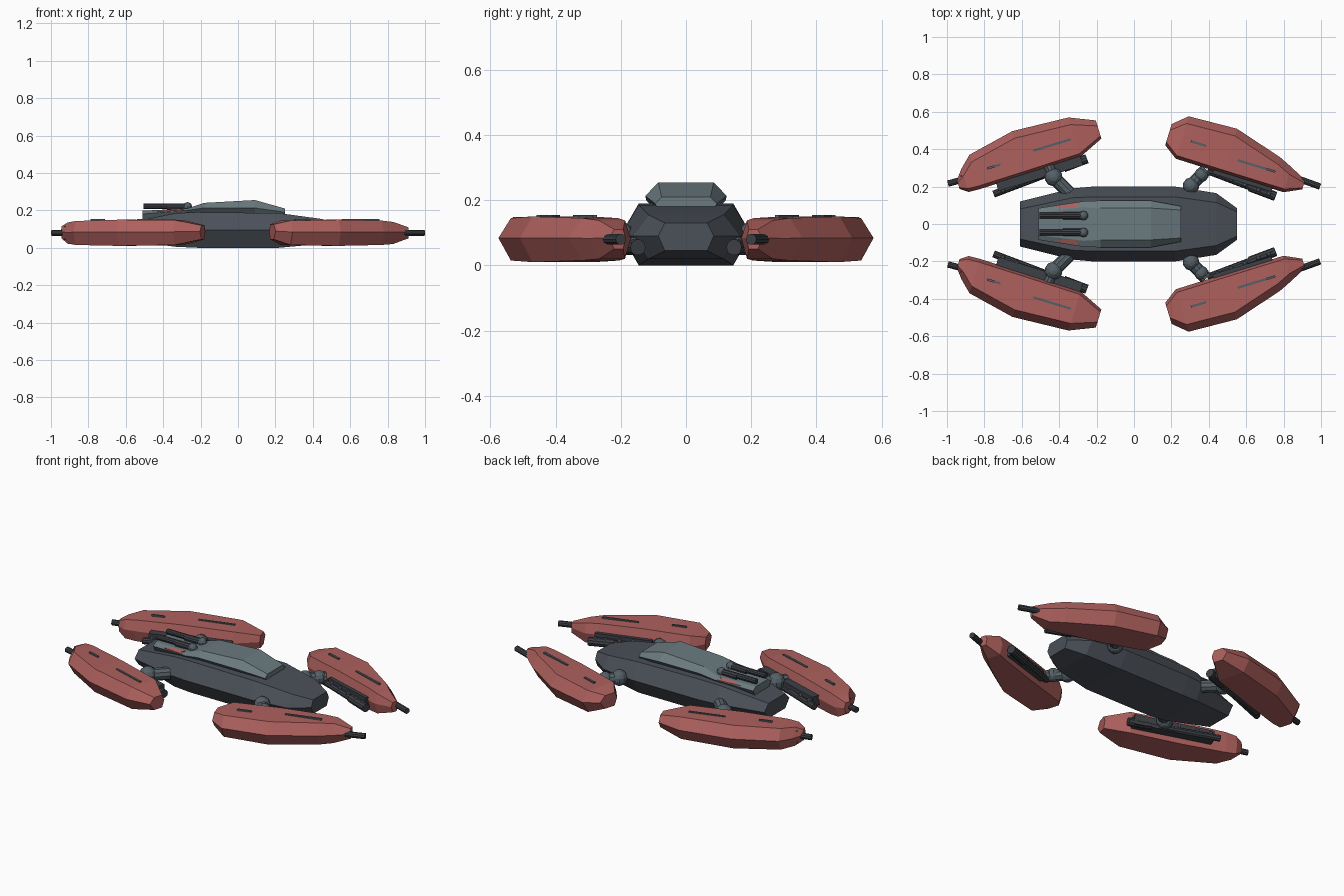
import bpy, bmesh, math
from mathutils import Vector

if "Cube" in bpy.data.objects:
    bpy.data.objects.remove(bpy.data.objects["Cube"])


def material(name, rgb):
    m = bpy.data.materials.new(name)
    m.diffuse_color = (*rgb, 1)
    m.use_nodes = True
    m.node_tree.nodes["Principled BSDF"].inputs["Base Color"].default_value = m.diffuse_color
    return m


HULL = material("dark slate", (0.07, 0.08, 0.098))
DECK = material("pale slate", (0.145, 0.195, 0.212))
RED = material("dusty red", (0.42, 0.118, 0.11))
JOINT = material("joint grey", (0.09, 0.118, 0.135))
RAIL = material("gunmetal", (0.045, 0.05, 0.06))


def finish(name, bm, mat):
    bmesh.ops.recalc_face_normals(bm, faces=bm.faces)
    me = bpy.data.meshes.new(name)
    bm.to_mesh(me)
    bm.free()
    me.materials.append(mat)
    ob = bpy.data.objects.new(name, me)
    bpy.context.collection.objects.link(ob)
    return ob


def loft(name, rings, mat):
    bm = bmesh.new()
    vs = [[bm.verts.new(p) for p in ring] for ring in rings]
    n = len(rings[0])
    for a, b in zip(vs, vs[1:]):
        for i in range(n):
            bm.faces.new((a[i], a[(i + 1) % n], b[(i + 1) % n], b[i]))
    bm.faces.new(vs[0])
    bm.faces.new(vs[-1])
    return finish(name, bm, mat)


def tube(name, p, q, r, mat, n=10, r2=None):
    p, q = Vector(p), Vector(q)
    rot = (q - p).to_track_quat('Z', 'Y')
    rings = []
    for c, rad in ((p, r), (q, r if r2 is None else r2)):
        rings.append([c + rot @ Vector((rad * math.cos(k * math.tau / n),
                                        rad * math.sin(k * math.tau / n), 0)) for k in range(n)])
    return loft(name, rings, mat)


def ball(name, c, r, mat, u=10, v=7):
    bm = bmesh.new()
    bmesh.ops.create_uvsphere(bm, u_segments=u, v_segments=v, radius=r)
    bmesh.ops.translate(bm, verts=bm.verts, vec=Vector(c))
    return finish(name, bm, mat)


def hexagon(x, mid, edge, zb, zm, zt):
    return [(x, -edge, zb), (x, -mid, zm), (x, -edge, zt),
            (x, edge, zt), (x, mid, zm), (x, edge, zb)]


# Hull and upper deck
loft("hull", [hexagon(*s) for s in (
    (-.61, .12, .08, .04, .09, .13),
    (-.33, .19, .14, .005, .095, .185),
    (-.22, .20, .145, 0, .095, .19),
    (.22, .20, .145, 0, .095, .185),
    (.44, .165, .115, .02, .09, .155),
    (.55, .085, .065, .045, .09, .13))], HULL)
loft("upper_deck", [hexagon(*s) for s in (
    (-.51, .085, .06, .13, .18, .198),
    (-.27, .122, .09, .165, .20, .21),
    (-.18, .125, .085, .17, .213, .24),
    (.09, .125, .085, .17, .213, .255),
    (.25, .095, .075, .15, .19, .21))], DECK)


# Painted red marks on the rear deck slope
def deck_point(x, s, side, lift):
    t = (x + .51) / .24
    lo = Vector((x, .085 + .037 * t, .18 + .02 * t))
    hi = Vector((x, .06 + .03 * t, .198 + .012 * t))
    p = lo.lerp(hi, s)
    return (p.x, p.y * side, p.z + lift)


for side in (1, -1):
    shape = ((-.43, .25), (-.29, .05), (-.31, .5), (-.29, .95), (-.38, .75))
    loft("red_deck_mark", [[deck_point(x, s, side, l) for x, s in shape]
                           for l in (-.003, .003)], RED)

# Twin deck guns
for y in (.045, -.045):
    tube("deck_gun_barrel", (-.505, y, .222), (-.27, y, .222), .016, RAIL)
    tube("deck_gun_sleeve", (-.38, y, .218), (-.27, y, .218), .02, RAIL)
    ball("deck_gun_pivot", (-.27, y, .218), .026, JOINT)


# Pods: section = (u along, v inner, v outer, z bottom, z top)
FRONT = ((-.375, -.05, .068, .045, .125), (-.30, -.103, .134, .015, .145),
         (-.034, -.105, .146, .01, .15), (.231, -.106, .068, .015, .145),
         (.304, -.106, .035, .02, .138), (.395, -.062, -.01, .05, .11))
REAR = ((-.378, -.014, .087, .045, .12), (-.243, -.075, .145, .015, .148),
        (.065, -.08, .163, .01, .15), (.322, -.083, .109, .015, .143),
        (.385, -.08, .05, .022, .135), (.426, -.05, .0, .05, .115))


def pod_section(u, a, b, zb, zt):
    w = b - a
    i, o = min(.018, w * .15), min(.04, w * .3)
    zm = (zb + zt) / 2 + .004
    return [(u, a + i, zb), (u, a, zm), (u, a + i, zt),
            (u, b - o, zt), (u, b, zm), (u, b - o, zb)]


def build_corner(sx, sy):
    front = sx > 0
    end = "front" if front else "rear"

    def W(p):  # mirrored world point
        return (p[0] * sx, p[1] * sy, p[2])

    def L(p):  # pod space (along, outward, up) to world
        u, v, z = p
        return W((.54 + .956 * u + .292 * v, .36 - .292 * u + .956 * v, z))

    def bar(name, u0, u1, v0, v1, z0, z1, mat):
        loft(name, [[L((u, v0, z0)), L((u, v1, z0)), L((u, v1, z1)), L((u, v0, z1))]
                    for u in (u0, u1)], mat)

    loft(end + "_pod", [[L(p) for p in pod_section(*s)] for s in (FRONT if front else REAR)], RED)

    # Narrow vents on the pod top
    for u, v, ln in ((.125, -.014, .21), (-.207, .01, .085)) if front else \
                    ((-.116, .03, .21), (.216, .011, .075)):
        bar("pod_vent", u - ln / 2, u + ln / 2, v - .006, v + .006, .13, .154, JOINT)

    # Nose barrel
    if front:
        tube("nose_barrel", W((.87, .245, .08)), W((.995, .2, .08)), .017, RAIL)
    else:
        tube("nose_barrel", W((.87, .25, .08)), W((.995, .216, .08)), .017, RAIL)
        tube("nose_collar", W((.90, .24, .08)), W((.925, .234, .08)), .03, JOINT, 8)
        for k in range(6):
            a = k * math.tau / 6
            dy, dz = math.cos(a), math.sin(a)
            tube("collar_spike", W((.915, .237 + .02 * dy, .08 + .02 * dz)),
                 W((.925, .237 + .044 * dy, .08 + .044 * dz)), .009, JOINT, 5, .003)

    # Side rail on the inner pod face
    if front:
        p, q, thick = (-.12, -.115, .06), (.27, -.14, .055), (.62, 1)
    else:
        p, q, thick = (-.273, -.095, .06), (.26, -.13, .055), (0, .25)
    P, Q = Vector(p), Vector(q)
    tube("side_rail", L(P), L(Q), .019, RAIL)
    tube("side_rail_muzzle", L(P.lerp(Q, thick[0])), L(P.lerp(Q, thick[1])), .025, RAIL)
    bar("rail_mount", p[0] + .03, q[0] - .03, -.122, -.065, .04, .1, RAIL)
    for t in (.15, .35, .55, .75, .9):
        c = P.lerp(Q, t)
        ball("rail_stud", L((c.x, c.y, c.z + .02)), .013, JOINT, 8, 5)

    # Swivel joint from hull to pod
    if front:
        ball("joint_ball", W((.305, .205, .09)), .046, JOINT)
        tube("joint_arm", W((.30, .2, .09)), W((.385, .29, .085)), .034, JOINT)
        ball("joint_cap", W((.36, .262, .09)), .04, JOINT)
    else:
        ball("joint_ball", W((.43, .25, .09)), .05, JOINT)
        tube("joint_arm", W((.345, .165, .09)), W((.43, .25, .09)), .036, JOINT)
        tube("joint_pin", W((.43, .25, .09)), W((.46, .32, .085)), .03, JOINT)


for sx in (1, -1):
    for sy in (1, -1):
        build_corner(sx, sy)
